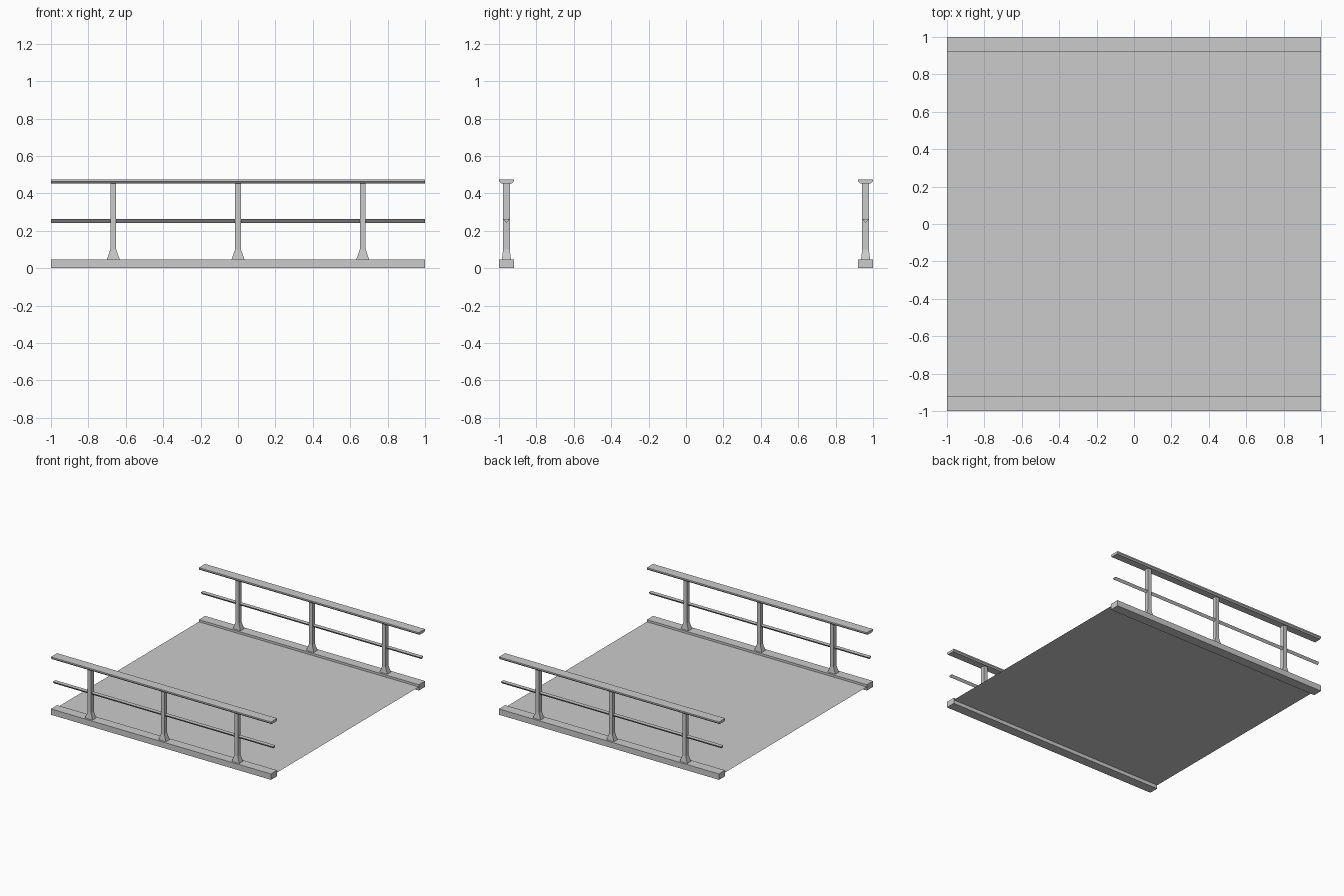
import bpy, bmesh

cube = bpy.data.objects.get("Cube")
if cube:
    bpy.data.objects.remove(cube, do_unlink=True)

grey = bpy.data.materials.new("concrete_grey")
grey.use_nodes = True
colour = (0.6, 0.6, 0.6, 1)
grey.diffuse_color = colour
grey.node_tree.nodes["Principled BSDF"].inputs["Base Color"].default_value = colour


def finish(name, bm):
    bmesh.ops.recalc_face_normals(bm, faces=bm.faces)
    mesh = bpy.data.meshes.new(name)
    bm.to_mesh(mesh)
    bm.free()
    mesh.materials.append(grey)
    obj = bpy.data.objects.new(name, mesh)
    bpy.context.collection.objects.link(obj)
    return obj


def beam(name, profile, y):
    """Run a closed (y, z) profile along the full length of the deck."""
    bm = bmesh.new()
    face = bm.faces.new([bm.verts.new((-1, y + py, pz)) for py, pz in profile])
    ext = bmesh.ops.extrude_face_region(bm, geom=[face], use_keep_orig=True)
    for v in ext["geom"]:
        if isinstance(v, bmesh.types.BMVert):
            v.co.x = 1
    return finish(name, bm)


def post(name, x, y):
    """Stack rectangular rings (half x, half y, z) into a post with a flared foot."""
    bm = bmesh.new()
    rings = []
    for hx, hy, z in ((0.034, 0.024, 0.048), (0.016, 0.018, 0.1), (0.016, 0.018, 0.455)):
        rings.append([bm.verts.new((x + sx * hx, y + sy * hy, z))
                      for sx, sy in ((-1, -1), (1, -1), (1, 1), (-1, 1))])
    for low, high in zip(rings, rings[1:]):
        for i in range(4):
            j = (i + 1) % 4
            bm.faces.new((low[i], low[j], high[j], high[i]))
    bm.faces.new(rings[0])
    bm.faces.new(rings[-1])
    return finish(name, bm)


# Thin deck between the kerbs
deck = bmesh.new()
deck.faces.new([deck.verts.new((x, y, 0.03))
                for x, y in ((-1, -0.92), (1, -0.92), (1, 0.92), (-1, 0.92))])
finish("deck", deck)

kerb_profile = ((-0.04, 0), (0.04, 0), (0.04, 0.048), (-0.04, 0.048))
handrail_profile = ((-0.04, 0.475), (-0.04, 0.464), (-0.03, 0.454),
                    (0.03, 0.454), (0.04, 0.464), (0.04, 0.475))
midrail_profile = ((-0.017, 0.262), (0, 0.243), (0.017, 0.262))

# Kerb and railing on both edges
for side, y in (("front", -0.96), ("back", 0.96)):
    beam(side + "_kerb", kerb_profile, y)
    beam(side + "_handrail", handrail_profile, y)
    beam(side + "_midrail", midrail_profile, y)
    for i in range(3):
        post(f"{side}_post_{i + 1}", (i - 1) * 0.667, y)
